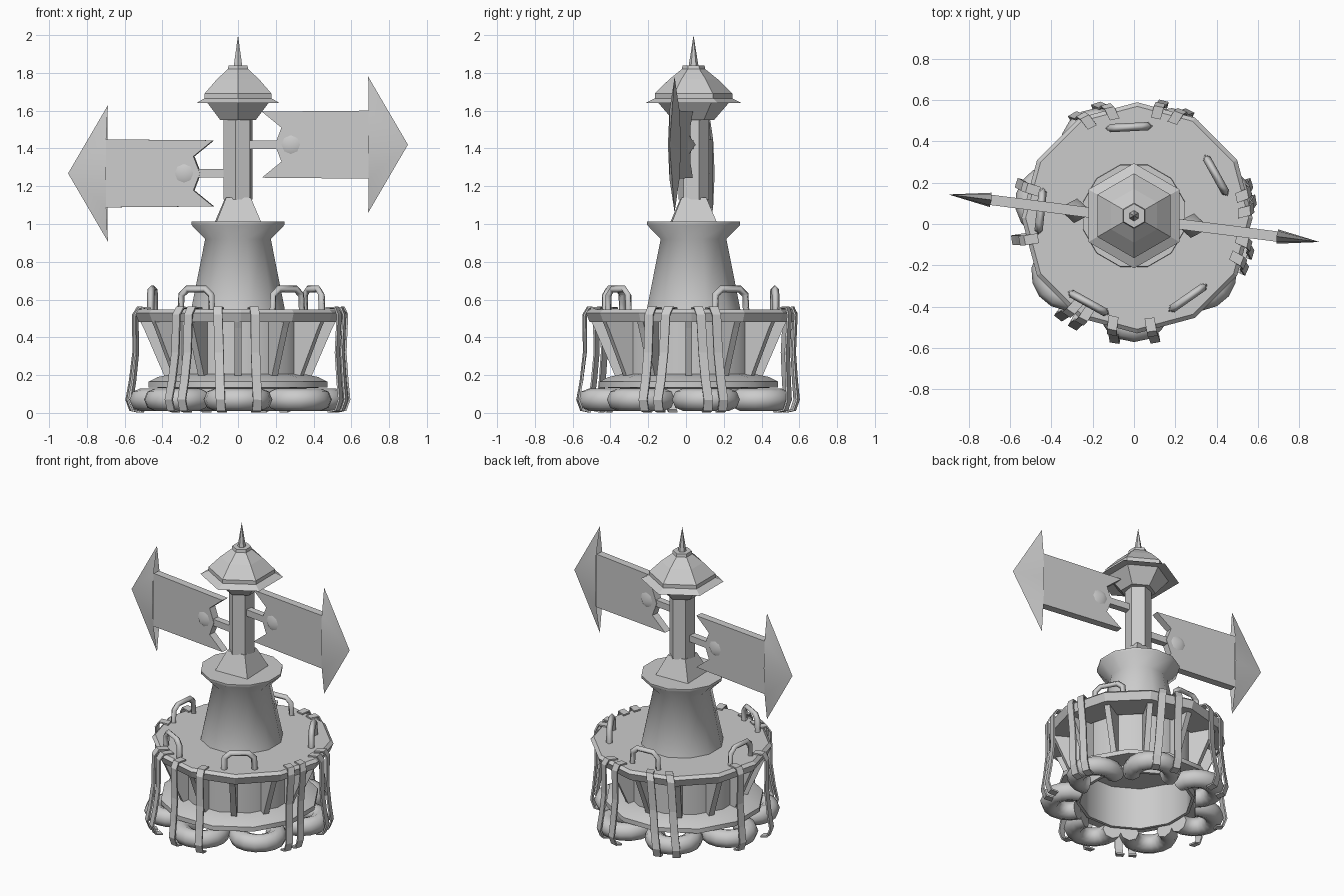
import bpy, bmesh, math, random
from math import cos, sin, pi, radians
from mathutils import Matrix, Vector

random.seed(4)
if "Cube" in bpy.data.objects:
    bpy.data.objects.remove(bpy.data.objects["Cube"])

grey = bpy.data.materials.new("plain grey")
grey.use_nodes = True
COLOUR = (0.6, 0.6, 0.6, 1)
grey.diffuse_color = COLOUR
grey.node_tree.nodes["Principled BSDF"].inputs["Base Color"].default_value = COLOUR

AXIS = Vector((0, 0.015, 0))         # axis of the float
DECK = Vector((0.015, 0.03, 0))      # centre of the deck plate
MAST = Vector((0, 0.04, 0))          # axis of the tower and sign mast
SIGNS = Vector((0, 0.028, 0))        # pivot of the arrow signs


def finish(name, bm, smooth=None):
    bmesh.ops.recalc_face_normals(bm, faces=bm.faces)
    mesh = bpy.data.meshes.new(name)
    bm.to_mesh(mesh)
    bm.free()
    mesh.materials.append(grey)
    obj = bpy.data.objects.new(name, mesh)
    bpy.context.collection.objects.link(obj)
    if smooth:
        bpy.ops.object.select_all(action='DESELECT')
        obj.select_set(True)
        bpy.context.view_layer.objects.active = obj
        bpy.ops.object.shade_smooth_by_angle(angle=radians(smooth))
    return obj


def lathe(name, profile, sides, centre, turn=0.0, smooth=None):
    """Revolve (radius, height) pairs; a zero radius closes to a point."""
    bm = bmesh.new()
    rings = []
    for r, z in profile:
        n = 1 if r == 0 else sides
        rings.append([bm.verts.new(centre + Vector((r * cos(turn + 2 * pi * i / sides),
                                                    r * sin(turn + 2 * pi * i / sides), z)))
                      for i in range(n)])
    for a, b in zip(rings, rings[1:]):
        for i in range(sides):
            j = (i + 1) % sides
            loop = [a[i % len(a)], a[j % len(a)], b[j % len(b)], b[i % len(b)]]
            bm.faces.new(list(dict.fromkeys(loop)))
    return finish(name, bm, smooth)


def prism(bm, points, half, matrix):
    """Extrude an outline in the local xz plane to +-half along y."""
    sides = [[bm.verts.new(matrix @ Vector((x, s * half, z))) for x, z in points] for s in (-1, 1)]
    bm.faces.new(sides[0])
    bm.faces.new(sides[1][::-1])
    for i in range(len(points)):
        j = (i + 1) % len(points)
        bm.faces.new((sides[0][i], sides[0][j], sides[1][j], sides[1][i]))


def spin(angle, centre):
    return Matrix.Translation(centre) @ Matrix.Rotation(angle, 4, 'Z')


# float: drum with a recessed underside and sloped lower flange, deck plate on top
lathe("float_drum", [(0, 0.36), (0.345, 0.36), (0.345, 0.08), (0.365, 0.08), (0.365, 0.13),
                     (0.49, 0.135), (0.49, 0.165), (0.44, 0.19), (0.365, 0.205), (0.365, 0.5)],
      12, AXIS, radians(15), 31)
lathe("deck", [(0.36, 0.48), (0.54, 0.48), (0.56, 0.53), (0.54, 0.548), (0, 0.548)], 12, DECK)

# gussets under the deck
bm = bmesh.new()
for i in range(12):
    prism(bm, [(0.345, 0.49), (0.52, 0.49), (0.50, 0.45), (0.39, 0.195), (0.345, 0.195)],
          0.018, spin(radians(30 * i), AXIS))
finish("deck_gussets", bm)

# tyres lying flat around the drum, running into its wall
for i in range(7):
    m = spin(radians(-90 + i * 360 / 7), AXIS) @ Matrix.Translation((0.405, 0, 0.07))
    bm = bmesh.new()
    rings = []
    for step in range(-5, 6):
        turn = Matrix.Rotation(radians(23 * step), 4, 'Z')
        rings.append([bm.verts.new(m @ turn @ Vector((0.122 + 0.06 * cos(t * pi / 4), 0,
                                                      0.06 * sin(t * pi / 4)))) for t in range(8)])
    for a, b in zip(rings, rings[1:]):
        for t in range(8):
            u = (t + 1) % 8
            bm.faces.new((a[t], a[u], b[u], b[t]))
    for end in (rings[0], rings[-1]):
        bm.faces.new(end)
    finish("tyre_%d" % (i + 1), bm, 50)

# ribbon straps from the deck rim down around the tyres
STRAP = [(0.49, 0.554), (0.55, 0.558), (0.57, 0.52), (0.565, 0.32), (0.58, 0.17),
         (0.595, 0.07), (0.575, 0.015), (0.53, 0.006)]
FEET = (-128, -120, -99, -80, -24, -16, 10, 18, 63, 76, 108, 120, 162, 189)
for i, foot in enumerate(FEET):
    bm = bmesh.new()
    top = foot + (-1) ** (i // 2) * random.uniform(2, 8)
    rows = []
    for k, (r, z) in enumerate(STRAP):
        m = spin(radians(top + (foot - top) * min(1, k / 5)), DECK.lerp(AXIS, min(1, k / 5)))
        rows.append([bm.verts.new(m @ Vector((r, w, z))) for w in (-0.024, 0.024)])
    for a, b in zip(rows, rows[1:]):
        bm.faces.new((a[0], a[1], b[1], b[0]))
    strap = finish("tyre_strap_%d" % (i + 1), bm)
    thick = strap.modifiers.new("thickness", 'SOLIDIFY')
    thick.thickness = 0.01
    thick.offset = 0

# bent tube handles on the deck
for i, angle in enumerate((-119, -55, 29, 93, 174)):
    m = spin(radians(angle), AXIS)
    curve = bpy.data.curves.new("handle", 'CURVE')
    curve.dimensions = '3D'
    curve.bevel_depth = 0.02
    curve.bevel_resolution = 0
    path = [(-0.095, 0.53), (-0.09, 0.625), (-0.055, 0.655),
            (0.055, 0.655), (0.09, 0.625), (0.095, 0.53)]
    line = curve.splines.new('POLY')
    line.points.add(len(path) - 1)
    for p, (w, z) in zip(line.points, path):
        p.co = (*(m @ Vector((0.455, w, z))), 1)
    curve.materials.append(grey)
    bpy.context.collection.objects.link(bpy.data.objects.new("deck_handle_%d" % (i + 1), curve))

# tower with flared top
lathe("tower", [(0.258, 0.54), (0.18, 0.92), (0.255, 0.995), (0.255, 1.012), (0, 1.012)],
      12, MAST, radians(15), 60)

# mast foot, mast and lantern roof
lathe("mast_foot", [(0.168, 1.01), (0.092, 1.14), (0, 1.14)], 4, MAST, radians(47))
lathe("mast", [(0.082, 1.13), (0.082, 1.56)], 6, MAST, radians(80))
lathe("roof", [(0, 1.55), (0.108, 1.55), (0.19, 1.645), (0.255, 1.64), (0.205, 1.665),
               (0.205, 1.69), (0.13, 1.765), (0.062, 1.82), (0, 1.82)], 6, MAST, pi / 2)
lathe("roof_collar", [(0.055, 1.815), (0.062, 1.82), (0.058, 1.84), (0, 1.84)], 6, MAST, pi / 2)
lathe("spike", [(0.027, 1.83), (0, 2.0)], 6, MAST, pi / 2)

# arrow signs pointing both ways, on short arms
TAIL = [(0.13, 0.175), (0.235, 0.09), (0.20, 0.0), (0.235, -0.09), (0.13, -0.175)]
for name, flip, height in (("left", 0, 1.42), ("right", pi, 1.268)):
    m = spin(radians(-7.3) + flip, SIGNS + Vector((0, 0, height)))

    bm = bmesh.new()
    prism(bm, TAIL + [(0.70, -0.18), (0.70, 0.18)], 0.025, m)
    finish(name + "_sign_board", bm)

    # head tapers to a thin rim and tip
    bm = bmesh.new()
    rim = [bm.verts.new(m @ Vector(p)) for p in ((0.695, 0, 0.36), (0.907, 0, 0), (0.695, 0, -0.36))]
    for s in (-1, 1):
        chain = [rim[0]] + [bm.verts.new(m @ Vector((0.70, s * y, z)))
                            for y, z in ((0.027, 0.18), (0.035, 0), (0.027, -0.18))] + [rim[2]]
        for a, b in zip(chain, chain[1:]):
            bm.faces.new((a, b, rim[1]))
    finish(name + "_sign_head", bm, 30)

    # low swelling where the arm enters the board
    bm = bmesh.new()
    loop = [bm.verts.new(m @ Vector((0.285 + 0.085 * cos(t * pi / 4), 0, 0.085 * sin(t * pi / 4))))
            for t in range(8)]
    for s in (-1, 1):
        peak = bm.verts.new(m @ Vector((0.285, s * 0.06, 0)))
        for t in range(8):
            bm.faces.new((loop[t], loop[(t + 1) % 8], peak))
    finish(name + "_sign_boss", bm, 60)

    bm = bmesh.new()
    prism(bm, [(0.05, -0.022), (0.24, -0.022), (0.24, 0.022), (0.05, 0.022)], 0.022, m)
    finish(name + "_sign_arm", bm)
